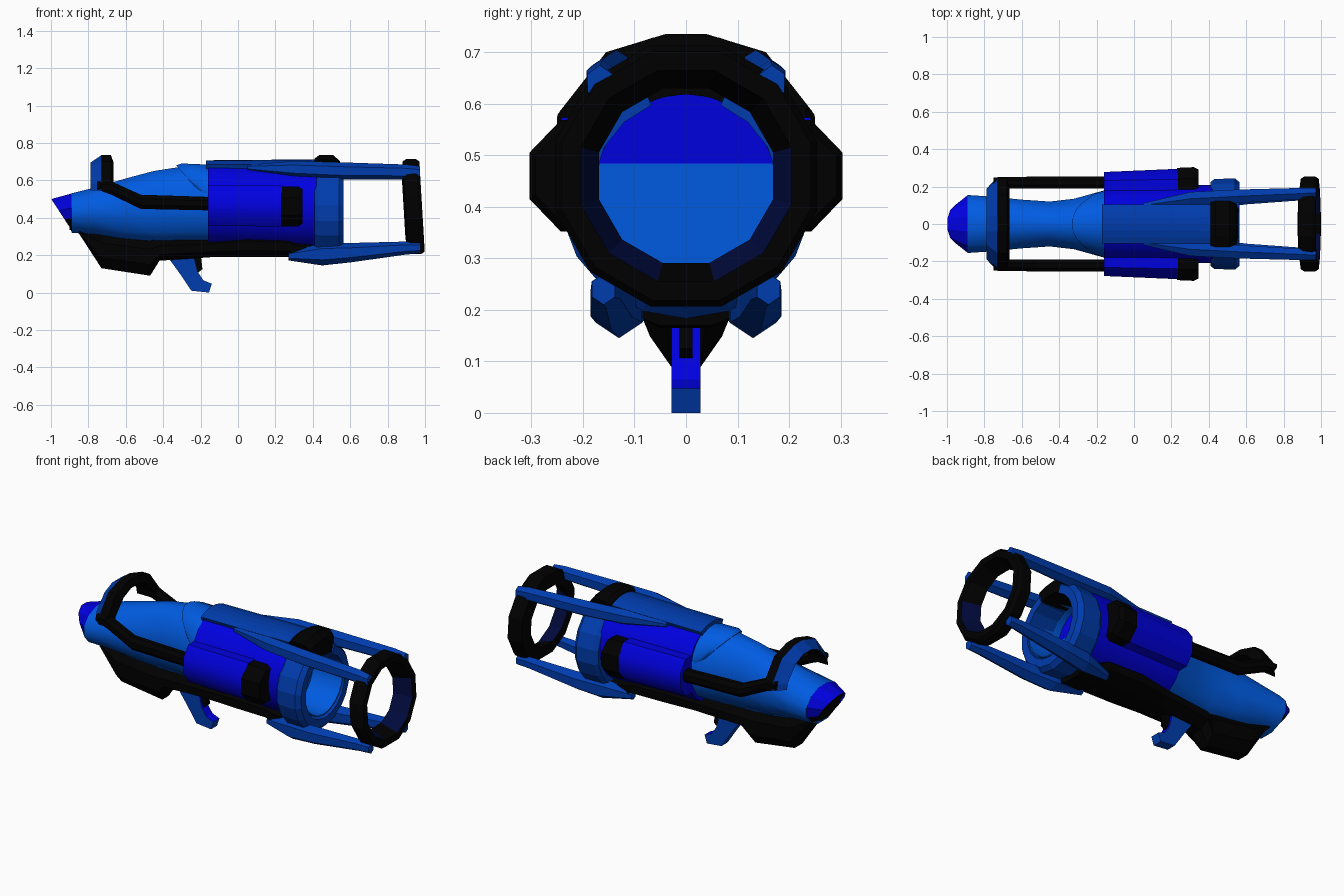
import bpy, bmesh, math
from mathutils import Vector

if "Cube" in bpy.data.objects:
    bpy.data.objects.remove(bpy.data.objects["Cube"])


def material(name, rgb):
    m = bpy.data.materials.new(name)
    m.diffuse_color = (*rgb, 1)
    m.use_nodes = True
    m.node_tree.nodes["Principled BSDF"].inputs["Base Color"].default_value = m.diffuse_color
    return m


LIGHT = material("light blue", (0.0, 0.105, 0.76))
VIOLET = material("ultramarine", (0.0, 0.0, 0.74))
MID = material("medium blue", (0.0, 0.045, 0.42))
NAVY = material("dark navy", (0.0, 0.003, 0.045))
BLACK = material("black", (0.0, 0.0, 0.0))


def finish(name, bm, mats, rule=None, smooth=False):
    """Turn a bmesh into an object; rule(face centre) picks the colour slot."""
    bmesh.ops.recalc_face_normals(bm, faces=bm.faces)
    for f in bm.faces:
        f.material_index = rule(f.calc_center_median()) if rule else 0
    me = bpy.data.meshes.new(name)
    bm.to_mesh(me)
    bm.free()
    for m in mats:
        me.materials.append(m)
    ob = bpy.data.objects.new(name, me)
    bpy.context.collection.objects.link(ob)
    if smooth:
        bpy.ops.object.select_all(action='DESELECT')
        ob.select_set(True)
        bpy.context.view_layer.objects.active = ob
        bpy.ops.object.shade_smooth_by_angle(angle=math.radians(50))
    return ob


def loft(name, sections, n, mats, rule=None, smooth=False, caps=(True, True)):
    """Skin n-sided sections (x, y, z, half width, half height[, slant]) along x."""
    bm = bmesh.new()
    grow = 1 / math.cos(math.pi / n)
    rings = []
    for x, y, z, hy, hz, *k in sections:
        ring = []
        for i in range(n):
            a = 2 * math.pi * (i + 0.5) / n
            dz = math.sin(a) * hz * grow
            ring.append(bm.verts.new((x + (k[0] * dz if k else 0),
                                      y + math.cos(a) * hy * grow, z + dz)))
        rings.append(ring)
    for p, q in zip(rings, rings[1:]):
        for i in range(n):
            j = (i + 1) % n
            bm.faces.new((p[i], p[j], q[j], q[i]))
    for ring, cap in zip((rings[0], rings[-1]), caps):
        if cap:
            bm.faces.new(ring)
    return finish(name, bm, mats, rule, smooth)


def lathe(name, profile, zc, n, mats, start=0, sweep=360, shear=0, rule=None, smooth=False):
    """Revolve a closed (x, radius) profile about the barrel axis."""
    bm = bmesh.new()
    full = sweep == 360
    rings = []
    for i in range(n if full else n + 1):
        a = math.radians(start + sweep * i / n)
        rings.append([bm.verts.new((x - shear * r * math.sin(a), r * math.cos(a),
                                    zc + r * math.sin(a))) for x, r in profile])
    m = len(profile)
    for i in range(n):
        p, q = rings[i], rings[(i + 1) % len(rings)]
        for j in range(m):
            bm.faces.new((p[j], p[(j + 1) % m], q[(j + 1) % m], q[j]))
    if not full:
        bm.faces.new(rings[0])
        bm.faces.new(rings[-1])
    return finish(name, bm, mats, rule, smooth)


def prism(name, outline, to3d, offset, mats, rule=None):
    """Extrude a flat outline by an offset vector."""
    bm = bmesh.new()
    f = bm.faces.new([bm.verts.new(to3d(*p)) for p in outline])
    new = bmesh.ops.extrude_face_region(bm, geom=[f])["geom"]
    bmesh.ops.translate(bm, vec=Vector(offset),
                        verts=[v for v in new if isinstance(v, bmesh.types.BMVert)])
    return finish(name, bm, mats, rule)


# Rear body with slanted, dark-mouthed tail
loft("rear_body", [(-.89, 0, .425, .155, .105), (-.77, 0, .435, .147, .125),
                   (-.6, 0, .445, .13, .165), (-.45, 0, .46, .12, .19),
                   (-.32, 0, .47, .135, .20), (-.14, 0, .475, .185, .205)],
     12, [LIGHT], smooth=True)
loft("tail_lip", [(-.943, 0, .415, .10, .085, -.65), (-.888, 0, .425, .155, .105)],
     12, [VIOLET, BLACK], lambda c: int(c.z < .40), caps=(False, False))
loft("tail_mouth", [(-.933, 0, .415, .098, .083, -.65), (-.90, 0, .425, .13, .09)],
     12, [BLACK])

# Raised shroud where the rear body meets the barrel
loft("shroud", [(-.15, 0, .475, .158, .205, -.88), (-.14, 0, .475, .178, .215, -.75),
                (-.13, 0, .475, .19, .208)], 20, [LIGHT], smooth=True)

# Barrel casing, top plate, bore and its two-tone back wall
loft("barrel", [(-.16, 0, .47, .20, .218), (.42, 0, .46, .21, .222)], 20, [VIOLET],
     smooth=True, caps=(True, False))
lathe("top_plate", [(-.17, .20), (-.17, .235), (.41, .24), (.41, .20)], .472, 6, [MID],
      start=64, sweep=52)
lathe("bore", [(.36, .174), (.36, .18), (.555, .182), (.555, .176)], .445, 20, [LIGHT],
      smooth=True)
bm = bmesh.new()
bm.faces.new([bm.verts.new((.365, .185 * math.cos(i * math.pi / 10),
                            .445 + .185 * math.sin(i * math.pi / 10))) for i in range(20)])
bmesh.ops.bisect_plane(bm, geom=bm.verts[:] + bm.edges[:] + bm.faces[:],
                       plane_co=(0, 0, .484), plane_no=(0, 0, 1))
finish("bore_back_wall", bm, [LIGHT, VIOLET], lambda c: int(c.z > .484))

# Muzzle collar, open at the top, where the black block sits
lathe("muzzle_collar", [(.41, .18), (.41, .228), (.43, .243), (.54, .247), (.565, .225),
                        (.565, .18)], .43, 16, [MID], start=112, sweep=316)
lathe("collar_top_block", [(.40, .186), (.41, .285), (.435, .303), (.51, .303), (.545, .27),
                           (.56, .186)], .432, 4, [BLACK], start=66, sweep=48)

# Front guard ring, flared inside, navy on the lower inner flanks
lathe("front_ring", [(.885, .175), (.895, .25), (.915, .263), (.965, .263), (.984, .25),
                     (.984, .212)], .46, 12, [BLACK, NAVY], start=15, shear=.06,
      rule=lambda c: int(math.hypot(c.y, c.z - .46) < .2 and .9 < c.x and .29 < c.z < .5))

# Underside: black keel with foregrip bulge
loft("keel", [(-.85, 0, .325, .07, .01), (-.73, 0, .225, .085, .095),
              (-.47, 0, .19, .07, .10), (-.42, 0, .225, .09, .055),
              (-.13, 0, .24, .11, .05), (.05, 0, .25, .13, .06),
              (.27, 0, .245, .13, .055), (.31, 0, .225, .12, .06), (.42, 0, .215, .12, .045)],
     8, [BLACK])

# Handle and trigger
prism("handle", [(-.39, .21), (-.31, .10), (-.25, .01), (-.155, 0), (-.14, .047),
                 (-.185, .065), (-.215, .11), (-.24, .21)],
      lambda x, z: (x, -.028, z), (0, .056, 0), [MID, VIOLET],
      lambda c: int(c.x > -.235 and c.z > .05 and abs(c.y) < .01))
prism("trigger", [(-.24, .21), (-.215, .105), (-.19, .125), (-.20, .21)],
      lambda x, z: (x, -.013, z), (0, .026, 0), [BLACK])

# Carrying hoop: black arch whose slanted rear face is blue
outer = [(.25, .545), (.245, .585), (.155, .70), (.04, .735)]
inner = [(.19, .545), (.185, .58), (.11, .665), (.04, .695)]
outer += [(-y, z) for y, z in outer[::-1]]
inner += [(-y, z) for y, z in inner[::-1]]
bm = bmesh.new()
hoop = [[bm.verts.new(p) for p in ((-.73, *o), (-.68, *o), (-.665, *i), (-.788, *i))]
        for o, i in zip(outer, inner)]
for p, q in zip(hoop, hoop[1:]):
    for j in range(4):
        bm.faces.new((p[j], p[(j + 1) % 4], q[(j + 1) % 4], q[j]))
bm.faces.new(hoop[0])
bm.faces.new(hoop[-1])
finish("carry_hoop", bm, [BLACK, MID], lambda c: int(c.x < -.75))

# Mirrored side parts
for s, side in ((-1, "right"), (1, "left")):
    loft("pod_" + side, [(-.16, s * .20, .465, .078, .108), (.235, s * .20, .463, .095, .11)],
         8, [VIOLET], smooth=True)
    loft("pod_cap_" + side, [(.23, s * .20, .46, .10, .108), (.32, s * .20, .46, .104, .108),
                             (.345, s * .20, .46, .092, .092)], 8, [BLACK])
    loft("side_rail_" + side, [(-.75, s * .22, .572, .028, .022), (-.68, s * .22, .56, .03, .036),
                               (-.52, s * .222, .485, .032, .038),
                               (-.14, s * .222, .475, .032, .036)], 8, [BLACK])
    loft("upper_arm_" + side, [(.05, s * .10, .668, .012, .012), (.3, s * .135, .66, .036, .038),
                               (.55, s * .148, .65, .036, .04), (.9, s * .163, .644, .03, .035),
                               (.972, s * .167, .64, .024, .03)], 6, [MID])
    loft("lower_arm_" + side, [(.27, s * .10, .195, .02, .02), (.45, s * .13, .205, .045, .052),
                               (.6, s * .145, .213, .04, .045), (.9, s * .155, .238, .028, .03),
                               (.975, s * .16, .24, .022, .026)], 6, [MID])
